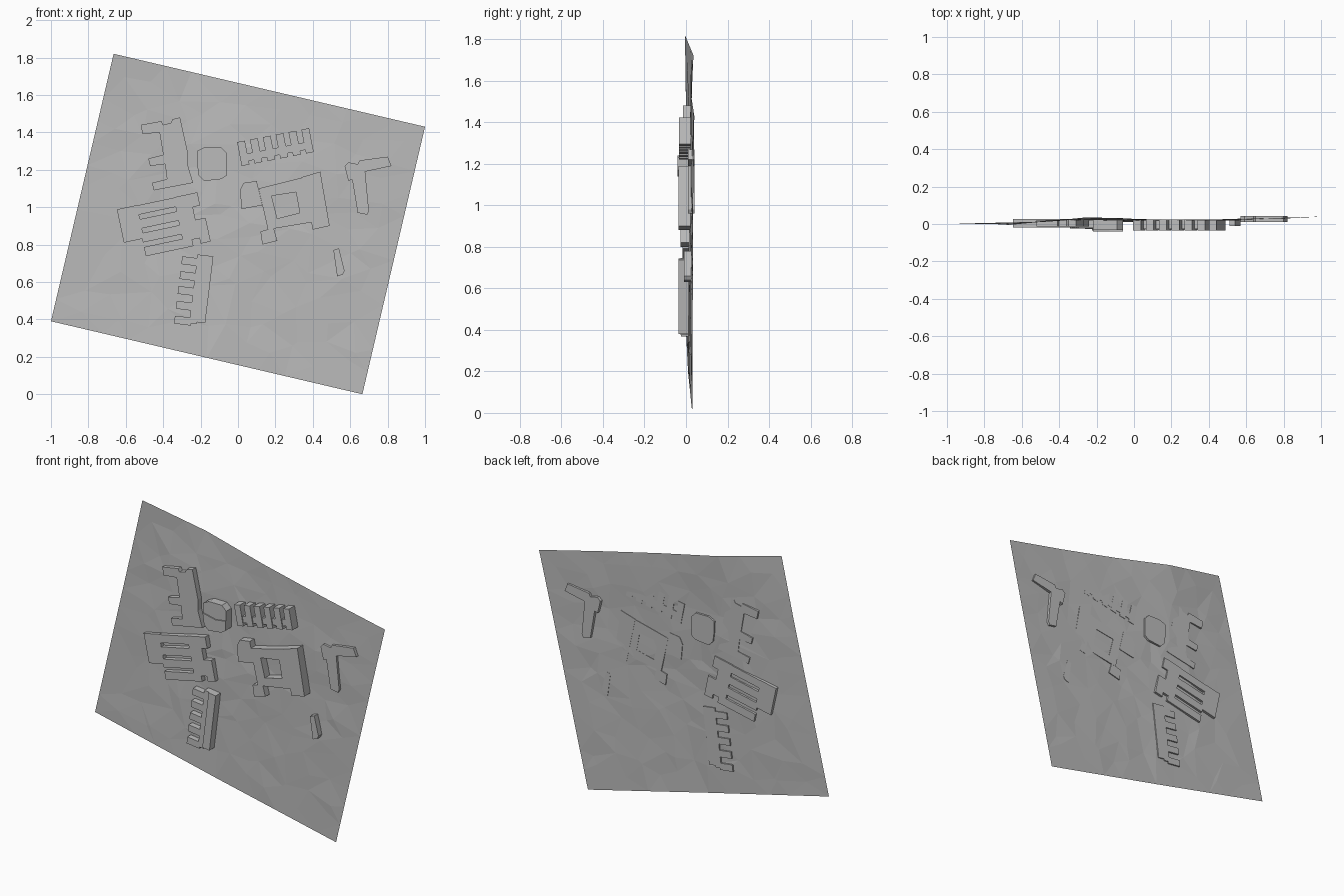
import bpy
import bmesh
import math
import random
from mathutils import Vector
from mathutils.geometry import delaunay_2d_cdt

random.seed(4)

default = bpy.data.objects.get("Cube")
if default:
    bpy.data.objects.remove(default, do_unlink=True)

# One plain grey for the whole site
grey = bpy.data.materials.new("plain grey")
grey.use_nodes = True
shade = (0.5, 0.5, 0.5, 1.0)
grey.diffuse_color = shade
grey.node_tree.nodes["Principled BSDF"].inputs["Base Color"].default_value = shade


def add_object(name, bm):
    mesh = bpy.data.meshes.new(name)
    bm.to_mesh(mesh)
    bm.free()
    mesh.materials.append(grey)
    obj = bpy.data.objects.new(name, mesh)
    bpy.context.collection.objects.link(obj)
    return obj


def prism(bm, outline, front, back):
    """Extrude an outline of (x, z) points from the front depth to the back depth."""
    base = bm.faces.new([bm.verts.new((x, front, z)) for x, z in outline])
    result = bmesh.ops.extrude_face_region(bm, geom=[base], use_keep_orig=True)
    moved = [g for g in result["geom"] if isinstance(g, bmesh.types.BMVert)]
    bmesh.ops.translate(bm, verts=moved, vec=(0, back - front, 0))


def building(name, blocks):
    """Make one object from blocks of (outline, front depth, back depth)."""
    bm = bmesh.new()
    for outline, front, back in blocks:
        prism(bm, outline, front, back)
    bmesh.ops.recalc_face_normals(bm, faces=bm.faces)
    return add_object(name, bm)


def hundredths(*points):
    return [(x / 100, z / 100) for x, z in points]


def rotated_frame(origin_x, origin_z, degrees):
    """Return a maker of rectangles in a turned local frame."""
    c, s = math.cos(math.radians(degrees)), math.sin(math.radians(degrees))

    def rectangle(left, right, low, high):
        corners = [(left, low), (right, low), (right, high), (left, high)]
        return [(origin_x + a * c - b * s, origin_z + a * s + b * c) for a, b in corners]
    return rectangle


# Terrain sheet: coarse depth table, sampled on a scattered triangulation
depth_rows = [
    [0, 5, 10, 20, 30],
    [0, 10, 10, 20, 32],
    [0, 15, 12, 20, 33],
    [0, 20, 18, 20, 35],
    [-5, 36, 22, 25, 40],
]


def terrain_depth(u, v):
    col, row = min(int(u * 4), 3), min(int(v * 4), 3)
    fu, fv = u * 4 - col, v * 4 - row
    low = depth_rows[row][col] * (1 - fu) + depth_rows[row][col + 1] * fu
    high = depth_rows[row + 1][col] * (1 - fu) + depth_rows[row + 1][col + 1] * fu
    depth = (low * (1 - fv) + high * fv) / 1000
    # Shallow stream bed winding down the sheet
    bed = 0.46 - 0.15 * v + 0.03 * math.sin(v * 7)
    return depth + 0.007 * math.exp(-((u - bed) / 0.04) ** 2) * math.sin(math.pi * v)


def make_terrain():
    steps = 12
    samples = []
    for i in range(steps + 1):
        for j in range(steps + 1):
            inside = 0 < i < steps and 0 < j < steps
            wobble = 0.45 / steps if inside else 0
            samples.append(Vector((i / steps + random.uniform(-wobble, wobble),
                                   j / steps + random.uniform(-wobble, wobble))))
    points, _, triangles, *_ = delaunay_2d_cdt(samples, [], [], 0, 0.00001)
    corner = Vector((-1, 0, 0.39))
    along = Vector((1.665, 0, -0.39))
    up = Vector((0.335, 0, 1.43))
    bm = bmesh.new()
    verts = []
    for p in points:
        u, v = min(max(p.x, 0), 1), min(max(p.y, 0), 1)
        inside = 0.01 < u < 0.99 and 0.01 < v < 0.99
        place = corner + along * u + up * v
        place.y = terrain_depth(u, v) + (random.uniform(-0.003, 0.003) if inside else 0)
        verts.append(bm.verts.new(place))
    for tri in triangles:
        bm.faces.new([verts[k] for k in tri])
    add_object("terrain_sheet", bm)


make_terrain()

# Upper left building with three side arms
building("stepped_arm_building", [(hundredths(
    (-52, 144), (-41, 146), (-40, 144), (-36, 145), (-35, 147), (-31, 148), (-27, 130),
    (-27, 123), (-24, 113), (-45, 109), (-46, 113), (-38, 115), (-39, 123), (-47, 122),
    (-48, 126), (-40, 128), (-42, 140), (-51, 139)), -0.014, 0.022)])

# Rounded hall in two heights
building("rounded_hall", [
    (hundredths((-22, 130), (-18, 132), (-9, 132), (-6, 129), (-6, 123), (-13, 122), (-22, 124)),
     -0.033, 0.032),
    (hundredths((-22, 124), (-13, 122), (-6, 123), (-6, 117), (-9, 115), (-18, 114), (-21, 117)),
     -0.04, 0.032),
])

# Row of parallel bars on a cross spine
rect = rotated_frame(0.02, 1.22, 11)
bars = [(rect(0.07 * i, 0.07 * i + 0.042, 0, 0.13), -0.034, 0.022) for i in range(6)]
building("bar_row_building", bars + [(rect(0, 0.39, 0.02, 0.06), -0.028, 0.022)])

# Courtyard building: four ring walls plus wings
outer = hundredths((11, 110), (35, 116), (40, 92), (16, 88))
inner = hundredths((18, 106), (31, 108), (33, 97), (21, 94))
ring = []
for i in range(4):
    j = (i + 1) % 4
    ring.append(([outer[i], outer[j], inner[j], inner[i]], -0.032, 0.021))
building("courtyard_building", ring + [
    (hundredths((34, 116), (44, 119), (49, 90), (40, 88)), -0.036, 0.022),
    (hundredths((1, 109), (3, 113), (10, 114), (13, 101), (2, 99)), -0.026, 0.021),
    (hundredths((12, 87), (19, 89), (21, 82), (13, 80)), -0.026, 0.02),
])

# Corner-shaped building on the left side of the site
building("corner_building", [(hundredths(
    (57, 122), (59, 124), (64, 123), (65, 125), (80, 127), (82, 122), (68, 119), (70, 98),
    (69, 96), (64, 97), (61, 115), (59, 114)), 0.01, 0.042)])

# Small detached block
building("small_block", [(hundredths(
    (51, 77), (54, 78), (57, 66), (56, 64), (53, 63), (52, 70)), -0.01, 0.026)])

# Large block with slot courtyards between parallel bars
rect = rotated_frame(-0.61, 0.81, 12)
front, back = -0.018, 0.026
bars = [(rect(0.1, 0.33, -0.095 + 0.075 * i, -0.045 + 0.075 * i), front, back)
        for i in range(4)]
wings = [
    rect(0, 0.11, 0, 0.182),
    rect(0.31, 0.36, -0.095, 0.182),
    rect(0.35, 0.44, 0.11, 0.182),
    rect(0.35, 0.4, 0.03, 0.12),
    rect(0.35, 0.41, -0.06, 0.035),
    rect(0.4, 0.455, -0.09, 0.04),
]
building("slotted_block", bars + [(wing, front, back) for wing in wings])

# Comb-shaped building with a raised strip along its spine
rect = rotated_frame(-0.26, 0.39, -7)
teeth = [(rect(-0.08, 0.01, 0.08 * i - 0.022, 0.08 * i + 0.02), -0.025, 0.02)
         for i in range(5)]
building("comb_building", teeth + [
    (rect(0, 0.04, -0.01, 0.36), -0.027, 0.02),
    (rect(0.035, 0.085, 0, 0.36), -0.035, 0.02),
])
